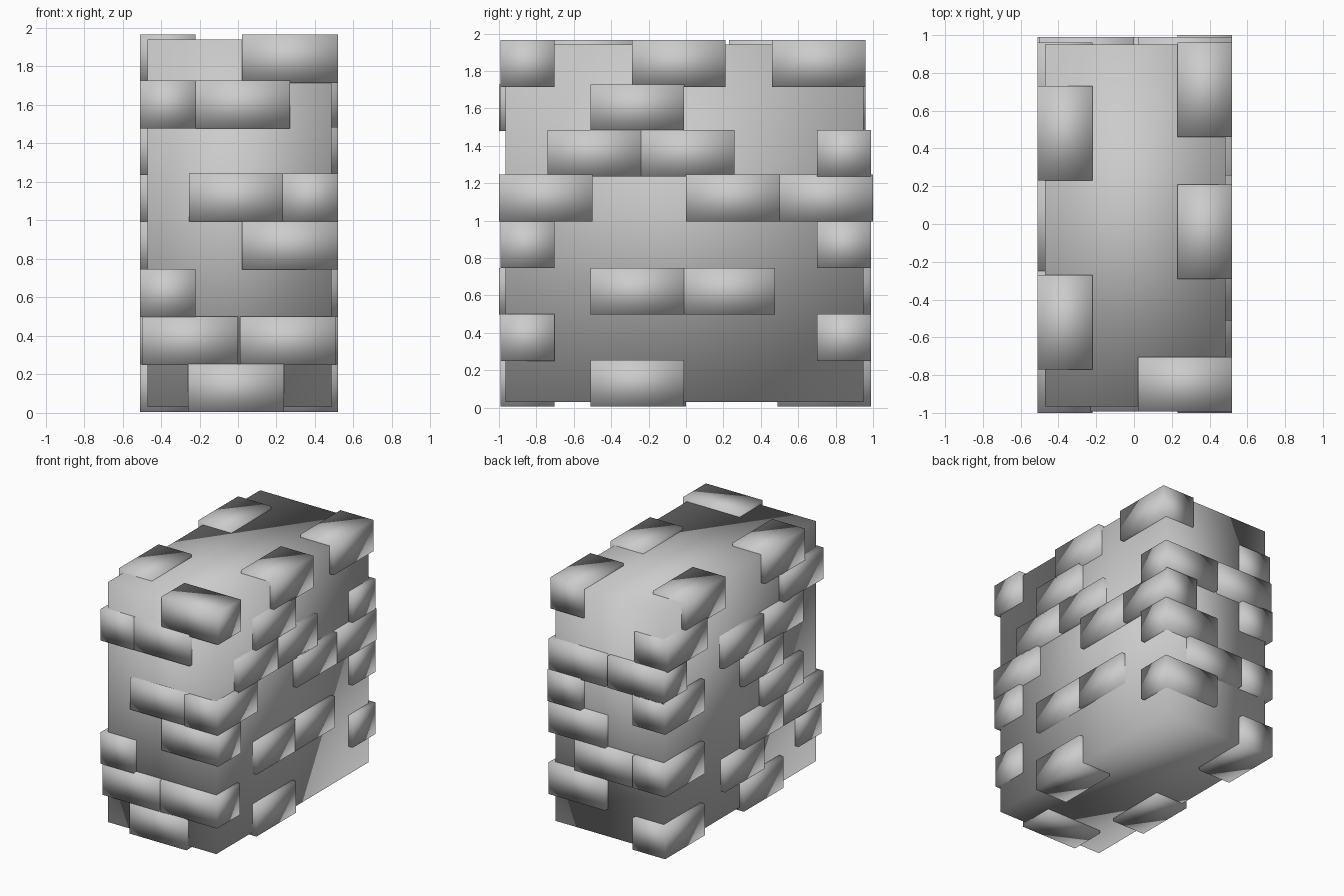
import bpy

if "Cube" in bpy.data.objects:
    bpy.data.objects.remove(bpy.data.objects["Cube"])

L, D, H = 0.50, 0.29, 0.25   # brick length, depth, height


def box(name, lo, hi):
    bpy.ops.mesh.primitive_cube_add(size=1, location=[(a + b) / 2 for a, b in zip(lo, hi)])
    ob = bpy.context.object
    ob.name = name
    ob.scale = [b - a for a, b in zip(lo, hi)]
    bpy.ops.object.transform_apply(location=False, rotation=False, scale=True)
    bpy.ops.object.shade_smooth()
    return ob


# Solid mortar core
box("wall_core", (-0.47, -0.965, 0.03), (0.485, 0.95, 1.94))

# Bottom height of each brick course
course_z = [0.005, 0.25, 0.497, 0.745, 0.995, 1.235, 1.478, 1.715]

# Start of each visible brick along its wall, per course
front = {0: [-0.26], 1: [-0.5, 0.01], 3: [0.02], 4: [-0.255], 6: [-0.23], 7: [0.02]}
back = {1: [0.02], 2: [-0.21], 3: [0.02], 5: [-0.5, 0.02]}
right = {0: [-0.51], 2: [-0.51, -0.025], 4: [-1.0, 0.0, 0.5], 5: [-0.74, -0.24],
         6: [-0.51], 7: [-0.29, 0.46]}
left = {0: [-0.5, 0.49], 1: [-0.26], 2: [-1.0, -0.5, 0.49], 3: [-0.75],
        4: [-0.5, 0.49], 5: [-0.75, -0.25], 6: [-1.0, 0.46], 7: [-0.77, 0.23]}

# side name, courses, runs along x?, start of the depth range
sides = [("front", front, True, -0.993), ("back", back, True, 0.70),
         ("right", right, False, 0.23), ("left", left, False, -0.51)]

# Protruding bricks
for side, courses, along_x, d in sides:
    for row, starts in courses.items():
        z = course_z[row]
        for s in starts:
            if along_x:
                lo, hi = (s, d, z), (s + L, d + D, z + H)
            else:
                lo, hi = (d, s, z), (d + D, s + L, z + H)
            box(f"brick_{side}_{row}", lo, hi)
